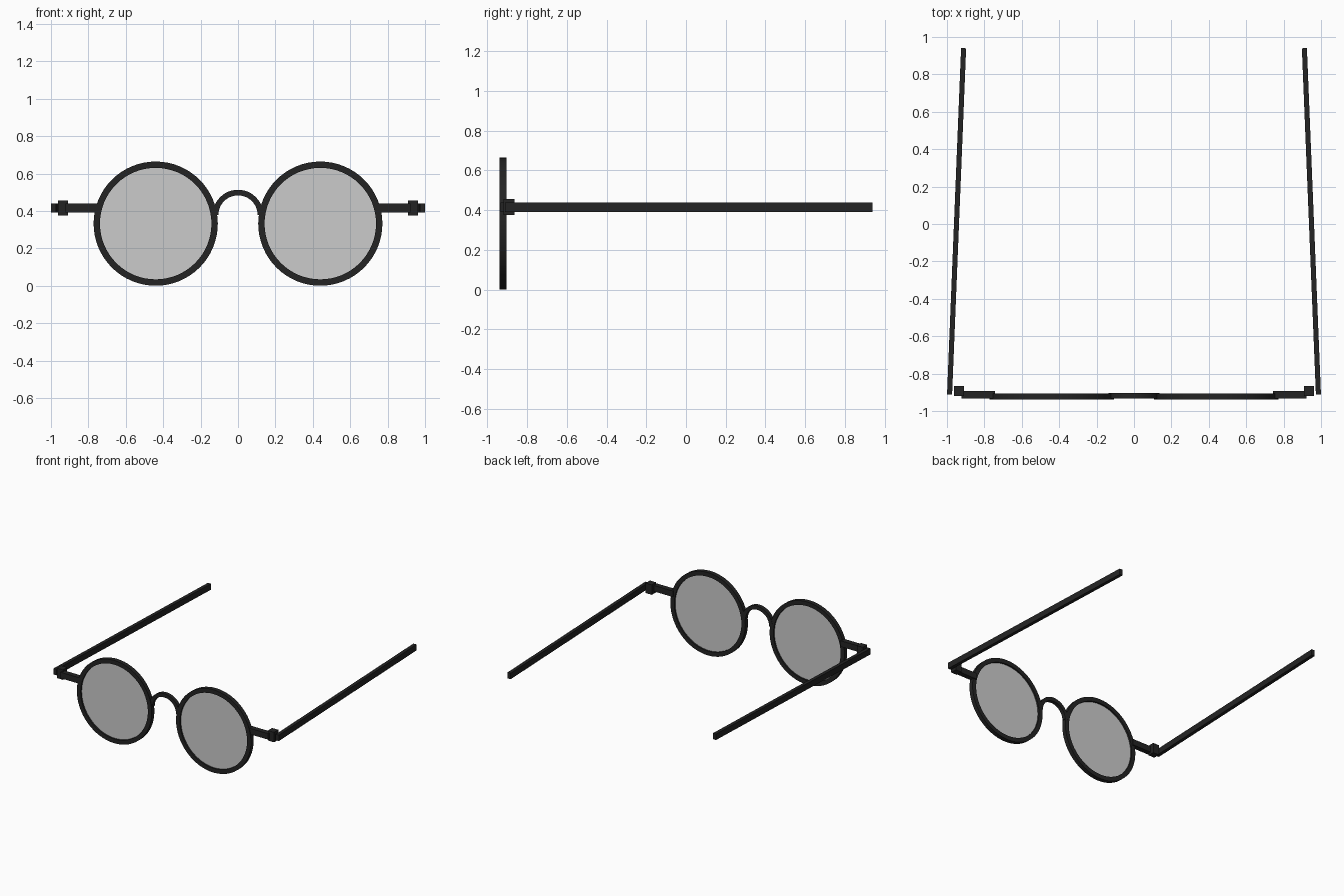
import bpy, bmesh, math
from mathutils import Vector

if "Cube" in bpy.data.objects:
    bpy.data.objects.remove(bpy.data.objects["Cube"])

FRONT_Y, LENS_X, LENS_Z, ARM_Z = -0.922, 0.44, 0.332, 0.415


def material(name, colour):
    mat = bpy.data.materials.new(name)
    mat.diffuse_color = colour
    mat.use_nodes = True
    mat.node_tree.nodes["Principled BSDF"].inputs["Base Color"].default_value = mat.diffuse_color
    return mat


BLACK = material("black_frame", (0.017, 0.017, 0.017, 1))
GLASS = material("grey_glass", (0.54, 0.54, 0.54, 1))


def finish(name, mat, smooth=False):
    ob = bpy.context.object
    ob.name = name
    ob.data.materials.append(mat)
    if smooth:
        bpy.ops.object.shade_smooth_by_angle()
    return ob


def box(name, centre, size, turn=0):
    bpy.ops.mesh.primitive_cube_add(size=1, location=centre, rotation=(0, 0, turn))
    bpy.context.object.scale = size
    return finish(name, BLACK)


def band(name, centre, r_in, r_out, depth, sweep, steps):
    """Arc or full ring with a rectangular section, in the xz plane."""
    closed = sweep > 6.28
    bm = bmesh.new()
    rings = []
    for i in range(steps if closed else steps + 1):
        t = sweep * i / steps
        rings.append([bm.verts.new((r * math.cos(t), y, r * math.sin(t)))
                      for r, y in ((r_in, -depth / 2), (r_out, -depth / 2),
                                   (r_out, depth / 2), (r_in, depth / 2))])
    for a, b in zip(rings, rings[1:] + (rings[:1] if closed else [])):
        for k in range(4):
            n = (k + 1) % 4
            bm.faces.new((a[k], a[n], b[n], b[k]))
    if not closed:
        bm.faces.new(rings[0])
        bm.faces.new(rings[-1])
    bmesh.ops.recalc_face_normals(bm, faces=bm.faces)
    mesh = bpy.data.meshes.new(name)
    bm.to_mesh(mesh)
    bm.free()
    ob = bpy.data.objects.new(name, mesh)
    ob.location = centre
    bpy.context.collection.objects.link(ob)
    bpy.ops.object.select_all(action="DESELECT")
    ob.select_set(True)
    bpy.context.view_layer.objects.active = ob
    finish(name, BLACK, True)


for side, s in (("left", -1), ("right", 1)):
    # Round flat-sided rim and its thin lens
    centre = (s * LENS_X, FRONT_Y, LENS_Z)
    band(side + "_rim", centre, 0.298, 0.332, 0.034, math.tau, 64)
    bpy.ops.mesh.primitive_cylinder_add(vertices=64, radius=0.304, depth=0.008,
                                        location=centre, rotation=(math.pi / 2, 0, 0))
    finish(side + "_lens", GLASS, True)

    # End piece and hinge block
    box(side + "_end_piece", (s * 0.832, -0.914, ARM_Z), (0.178, 0.04, 0.048))
    box(side + "_hinge", (s * 0.936, -0.892, ARM_Z), (0.054, 0.054, 0.08))

    # Straight temple arm, leaning inwards towards the back
    a, b = Vector((s * 0.986, -0.911, ARM_Z)), Vector((s * 0.911, 0.94, ARM_Z))
    d = b - a
    box(side + "_temple", (a + b) / 2, (0.027, d.length, 0.048), math.atan2(-d.x, d.y))

# Arched bridge
band("bridge", (0, -0.919, 0.378), 0.105, 0.135, 0.03, math.pi, 24)
